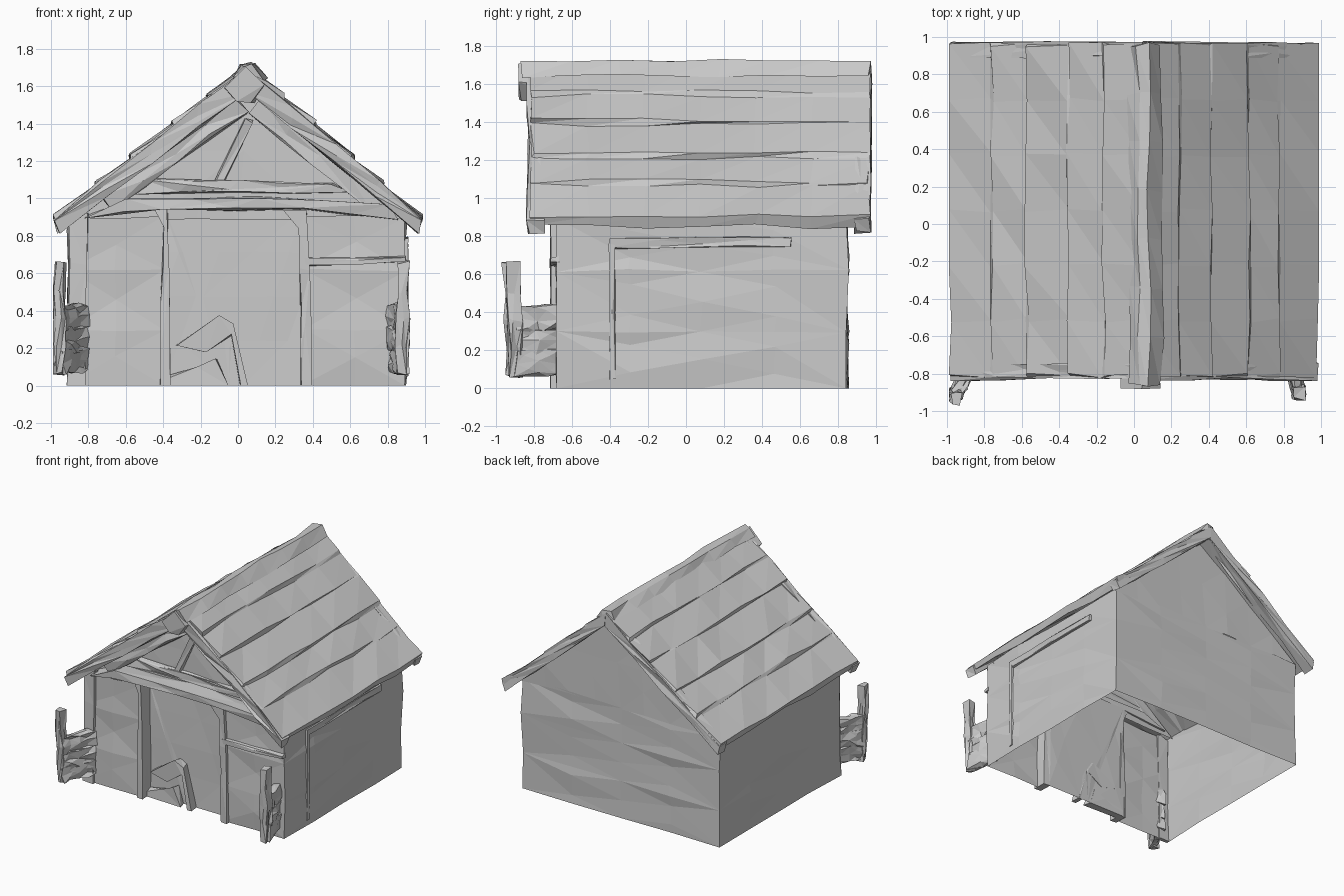
import bpy, bmesh, random
from mathutils import Vector, Matrix

if "Cube" in bpy.data.objects:
    bpy.data.objects.remove(bpy.data.objects["Cube"])

random.seed(7)
RIDGE_X = 0.05


def finish(name, bm, jitter=0.01, longest=0.4):
    """Split long edges, triangulate and roughen for a faceted, hewn look."""
    for _ in range(2):
        bmesh.ops.triangulate(bm, faces=bm.faces[:])
        edges = [e for e in bm.edges if e.calc_length() > longest]
        if edges:
            bmesh.ops.subdivide_edges(bm, edges=edges, cuts=1)
    bmesh.ops.triangulate(bm, faces=bm.faces[:])
    for v in bm.verts:
        on_ground = v.co.z < 0.005
        v.co += Vector([random.uniform(-jitter, jitter) for _ in range(3)])
        v.co.z = 0 if on_ground else max(v.co.z, 0)
        v.co.x = max(-0.99, min(0.99, v.co.x))
    me = bpy.data.meshes.new(name)
    bm.to_mesh(me)
    bm.free()
    ob = bpy.data.objects.new(name, me)
    bpy.context.collection.objects.link(ob)
    return ob


def prism(name, profile, y0, y1, segments=1, **kw):
    """Solid from an x-z profile run along y."""
    bm = bmesh.new()
    rings = []
    for k in range(segments + 1):
        y = y0 + (y1 - y0) * k / segments
        rings.append([bm.verts.new((x, y, z)) for x, z in profile])
    n = len(profile)
    for a, b in zip(rings, rings[1:]):
        for i in range(n):
            bm.faces.new((a[i], a[(i + 1) % n], b[(i + 1) % n], b[i]))
    bm.faces.new(rings[0][::-1])
    bm.faces.new(rings[-1])
    bmesh.ops.recalc_face_normals(bm, faces=bm.faces[:])
    return finish(name, bm, **kw)


def panel(name, profile, y, **kw):
    """Single flat sheet facing front or back."""
    bm = bmesh.new()
    bm.faces.new([bm.verts.new((x, y, z)) for x, z in profile])
    return finish(name, bm, **kw)


def beam(name, a, b, width, height, **kw):
    """Rough square beam between two points."""
    a, b = Vector(a), Vector(b)
    d = b - a
    bm = bmesh.new()
    bmesh.ops.create_cube(bm, size=1)
    rot = d.to_track_quat('Y', 'Z').to_matrix().to_4x4()
    scale = Matrix.Diagonal((width, d.length, height, 1))
    bmesh.ops.transform(bm, verts=bm.verts[:],
                        matrix=Matrix.Translation((a + b) / 2) @ rot @ scale)
    return finish(name, bm, **kw)


# Walls: one open shell with a recess at the doorway
plan = [(0.35, -0.60), (0.35, -0.68), (0.90, -0.68), (0.89, 0.85),
        (-0.90, 0.85), (-0.91, -0.68), (-0.40, -0.68), (-0.40, -0.60)]
bm = bmesh.new()
rows = [[bm.verts.new((x, y, z)) for x, y in plan] for z in (0, 0.3, 0.62, 0.9)]
for low, high in zip(rows, rows[1:]):
    for i in range(len(plan) - 1):
        bm.faces.new((low[i], low[i + 1], high[i + 1], high[i]))
finish("walls", bm, jitter=0.01)

# Door sheet with a ragged gap at the bottom
panel("door", [(-0.40, 0), (-0.05, 0), (-0.05, 0.2), (-0.02, 0.28), (0.01, 0.2),
               (0.03, 0), (0.35, 0), (0.35, 0.95), (-0.40, 0.95)], -0.60, jitter=0.005)
prism("broken_door_board", [(-0.33, 0.21), (-0.10, 0.37), (-0.03, 0.33), (0.05, 0),
                            (0.02, 0), (-0.04, 0.27), (-0.18, 0.18)], -0.67, -0.60)
prism("door_rubble", [(-0.38, 0), (-0.38, 0.05), (-0.22, 0.09), (-0.12, 0.15),
                      (-0.06, 0)], -0.66, -0.60)

# Gable ends
for name, y in (("front_gable", -0.61), ("back_gable", 0.85)):
    panel(name, [(-0.90, 0.88), (0.0, 0.89), (0.90, 0.88), (RIDGE_X, 1.63)], y,
          jitter=0.006)

# Roof: overlapping plank rows on both slopes, sealed underneath
def slope(side, t, lift=0.0):
    eave = 0.975 * side
    return (eave + (RIDGE_X - eave) * t + side * lift * 0.6, 0.895 + 0.81 * t + lift)

ROWS = (0, 0.22, 0.40, 0.62, 0.80, 1)
def roof_side(side):
    pts = []
    for a, b in zip(ROWS, ROWS[1:]):
        pts += [slope(side, a, 0.014), slope(side, b - 0.01)]
    return pts

roof = roof_side(-1) + roof_side(1)[::-1]
roof += [(0.96, 0.85), (RIDGE_X, 1.60), (-0.96, 0.85)]
prism("plank_roof", roof, -0.81, 0.96, segments=6, jitter=0.013, longest=0.5)

# Ridge cap and the beam end below it
prism("ridge_cap", [(-0.03, 1.65), (0.02, 1.71), (0.08, 1.72), (0.15, 1.64),
                    (0.06, 1.67)], -0.86, 0.96, segments=7, jitter=0.013)
prism("ridge_beam", [(-0.07, 1.59), (0.0, 1.53), (0.08, 1.52), (0.13, 1.60),
                     (0.05, 1.70)], -0.87, -0.60, jitter=0.012)

# Sloping boards under the roof edge at each gable
for label, y0, y1, drop in (("front", -0.83, -0.74, 0.03), ("back", 0.89, 0.97, 0.0)):
    for s, side in ((-1, "left"), (1, "right")):
        prism(f"{label}_{side}_rake_board",
              [(s * 0.985, 0.89), (RIDGE_X, 1.70), (RIDGE_X, 1.60 - drop),
               (s * 0.96, 0.82)], y0, y1, longest=0.3)

# Front timber frame: tie beams, inner rafters, brace, jambs and wall trim
prism("tie_beam", [(-0.82, 0.90), (-0.40, 0.94), (0.35, 0.94), (0.86, 0.88),
                   (0.80, 0.97), (0.1, 1.01), (-0.6, 0.99)], -0.74, -0.60)
prism("upper_tie_board", [(-0.58, 1.03), (0.60, 1.03), (0.50, 1.08), (-0.50, 1.10)],
      -0.66, -0.61)
beam("left_inner_rafter", (-0.70, -0.66, 0.98), (0.02, -0.66, 1.50), 0.09, 0.10)
beam("right_inner_rafter", (0.76, -0.66, 0.96), (0.10, -0.66, 1.49), 0.09, 0.10)
beam("gable_brace", (-0.10, -0.635, 1.08), (0.06, -0.635, 1.42), 0.04, 0.04)
prism("left_jamb", [(-0.42, 0), (-0.365, 0), (-0.37, 0.62), (-0.38, 0.95),
                    (-0.45, 0.95), (-0.40, 0.85)], -0.71, -0.60, jitter=0.006)
prism("right_jamb", [(0.34, 0), (0.40, 0), (0.38, 0.62), (0.37, 0.94),
                     (0.24, 0.94), (0.33, 0.84)], -0.71, -0.60, jitter=0.006)
prism("right_wall_trim", [(0.36, 0.64), (0.90, 0.66), (0.90, 0.69), (0.36, 0.68)],
      -0.71, -0.67, jitter=0.006)
prism("left_corner_board", [(-0.91, 0), (-0.82, 0), (-0.81, 0.65), (-0.80, 0.92),
                            (-0.90, 0.88)], -0.70, -0.67, jitter=0.006)

# Shallow frame on the right wall
beam("right_wall_rail", (0.895, -0.40, 0.76), (0.895, 0.55, 0.77), 0.025, 0.05, jitter=0.006)
beam("right_wall_stud", (0.895, -0.39, 0.05), (0.895, -0.39, 0.76), 0.025, 0.03, jitter=0.006)

# Broken fence stubs at the two front corners
for side, inner, outer, y in (("left", -0.83, -0.955, -0.92), ("right", 0.83, 0.88, -0.90)):
    for i, z in enumerate((0.14, 0.25, 0.37)):
        beam(f"{side}_fence_rail_{i + 1}", (inner, -0.67, z), (outer, y, z - 0.01),
             0.06, 0.125, jitter=0.014, longest=0.12)
    beam(f"{side}_fence_post", (outer, y + 0.01, 0.06), (outer, y - 0.01, 0.66),
         0.055, 0.06, jitter=0.014, longest=0.2)
